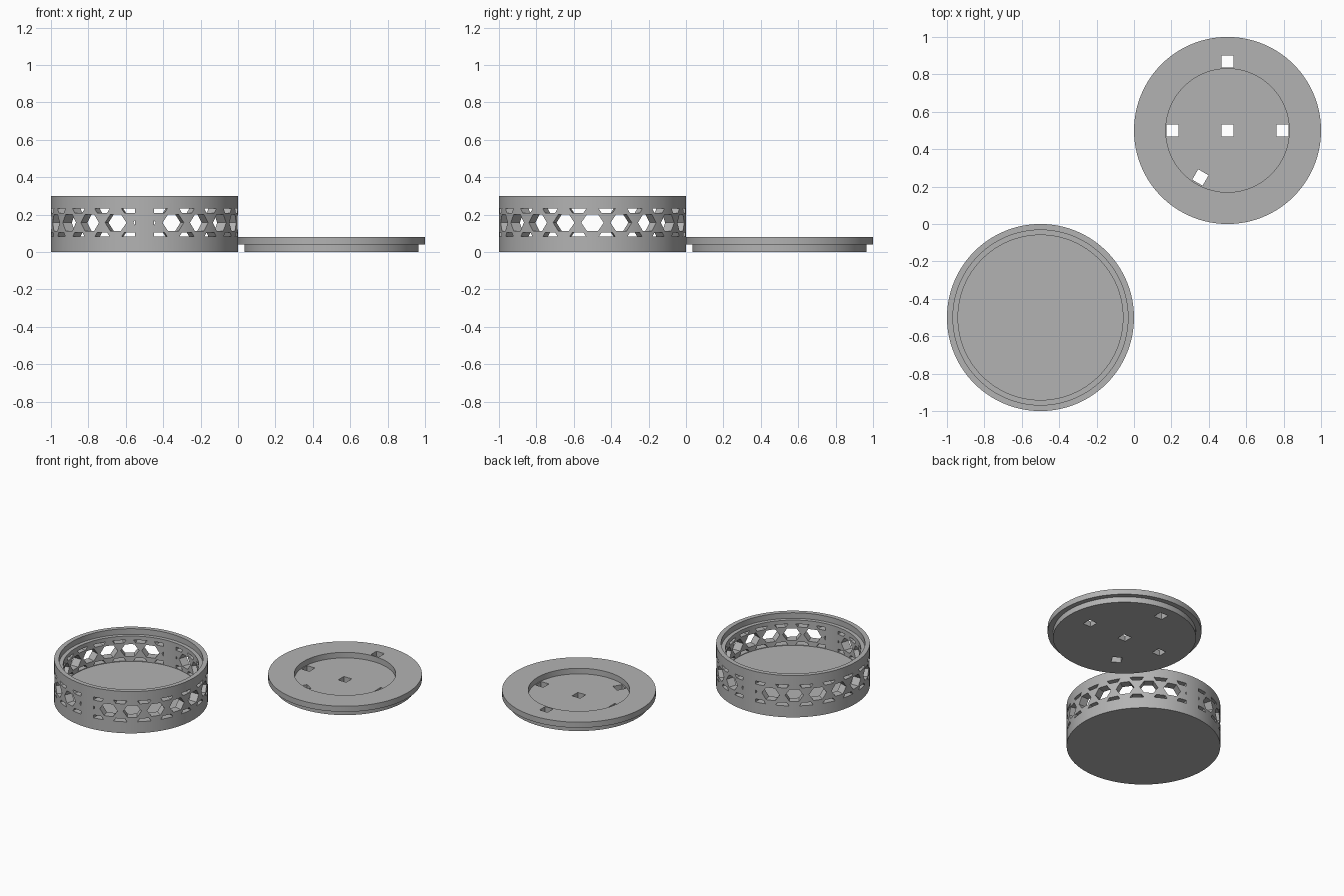
import bpy, bmesh, math
from mathutils import Matrix, Vector

cube = bpy.data.objects.get("Cube")
if cube:
    bpy.data.objects.remove(cube, do_unlink=True)

grey = bpy.data.materials.new("plain_grey")
grey.use_nodes = True
colour = (0.45, 0.45, 0.45, 1)
grey.diffuse_color = colour
grey.node_tree.nodes["Principled BSDF"].inputs["Base Color"].default_value = colour


def make_object(name, bm):
    bmesh.ops.recalc_face_normals(bm, faces=bm.faces[:])
    mesh = bpy.data.meshes.new(name)
    bm.to_mesh(mesh)
    bm.free()
    mesh.materials.append(grey)
    obj = bpy.data.objects.new(name, mesh)
    bpy.context.collection.objects.link(obj)
    return obj


def turned(name, profile, steps=128):
    """Spin a (radius, height) profile about z and close both ends."""
    bm = bmesh.new()
    verts = [bm.verts.new((r, 0, z)) for r, z in profile]
    edges = [bm.edges.new(pair) for pair in zip(verts, verts[1:])]
    bmesh.ops.spin(bm, geom=verts + edges, cent=(0, 0, 0), axis=(0, 0, 1),
                   angle=math.tau, steps=steps, use_merge=True)
    bmesh.ops.remove_doubles(bm, verts=bm.verts[:], dist=1e-5)
    bmesh.ops.holes_fill(bm, edges=[e for e in bm.edges if e.is_boundary], sides=0)
    return make_object(name, bm)


def add_block(bm, size, matrix):
    bmesh.ops.create_cube(bm, size=1, matrix=matrix @ Matrix.Diagonal((*size, 1)))


def add_prism(bm, outline, angle):
    """Radial prism through the wall, outline given as (sideways, height)."""
    turn = Matrix.Rotation(angle, 4, "Z")
    rings = [[bm.verts.new(turn @ Vector((r, u, z))) for u, z in outline]
             for r in (0.36, 0.56)]
    bm.faces.new(rings[0])
    bm.faces.new(rings[1])
    for i in range(len(outline)):
        j = (i + 1) % len(outline)
        bm.faces.new((rings[0][i], rings[0][j], rings[1][j], rings[1][i]))


def cut(obj, cutter):
    """Subtract the cutter, bake the result and discard the cutter."""
    mod = obj.modifiers.new("cut", "BOOLEAN")
    mod.operation, mod.solver, mod.object = "DIFFERENCE", "EXACT", cutter
    cutter.hide_render = True
    graph = bpy.context.evaluated_depsgraph_get()
    mesh = bpy.data.meshes.new_from_object(obj.evaluated_get(graph))
    obj.modifiers.clear()
    obj.data = mesh
    bpy.data.objects.remove(cutter, do_unlink=True)


def finish(obj, x, y):
    obj.location = (x, y, 0)
    bpy.ops.object.select_all(action="DESELECT")
    obj.select_set(True)
    bpy.context.view_layer.objects.active = obj
    bpy.ops.object.shade_smooth_by_angle(angle=math.radians(30))


# Round box: floor, wall and a stepped seat for the lid
box = turned("round_box", [(0.5, 0), (0.5, 0.3), (0.468, 0.3), (0.468, 0.26),
                           (0.441, 0.26), (0.441, 0.078)])

# Honeycomb windows: full hexagons with clipped ones above and below between them
mid, band = 0.157, 0.075
half_w, half_h, flat = 0.06, 0.044, 0.03
hexagon = [(half_w, mid), (flat, mid + half_h), (-flat, mid + half_h),
           (-half_w, mid), (-flat, mid - half_h), (flat, mid - half_h)]
bm = bmesh.new()
columns = 20
for i in range(columns):
    angle = math.tau * i / columns
    add_prism(bm, hexagon, angle)
    for side in (1, -1):
        inner, outer = mid + side * 0.053, mid + side * band
        add_prism(bm, [(-flat, inner), (flat, inner), (0.045, outer), (-0.045, outer)],
                  angle + math.pi / columns)
windows = make_object("window_cutter", bm)

# Plain upright strips stay solid at the front and back
bm = bmesh.new()
add_block(bm, (0.1, 1.4, 0.5), Matrix.Translation((0, 0, mid)))
cut(windows, make_object("strip_keeper", bm))
cut(box, windows)
finish(box, -0.5, -0.5)

# Lid: plug below, wider rim above, round recess in the top
lid = turned("lid", [(0.465, 0), (0.465, 0.04), (0.5, 0.04), (0.5, 0.08),
                     (0.33, 0.08), (0.33, 0.04)])

# Square holes through the lid, as (distance, direction)
bm = bmesh.new()
for distance, degrees in ((0, 0), (0.293, 0), (0.293, 180), (0.37, 90), (0.29, 240)):
    add_block(bm, (0.064, 0.064, 0.3),
              Matrix.Rotation(math.radians(degrees), 4, "Z")
              @ Matrix.Translation((distance, 0, 0.04)))
cut(lid, make_object("hole_cutter", bm))
finish(lid, 0.5, 0.5)
